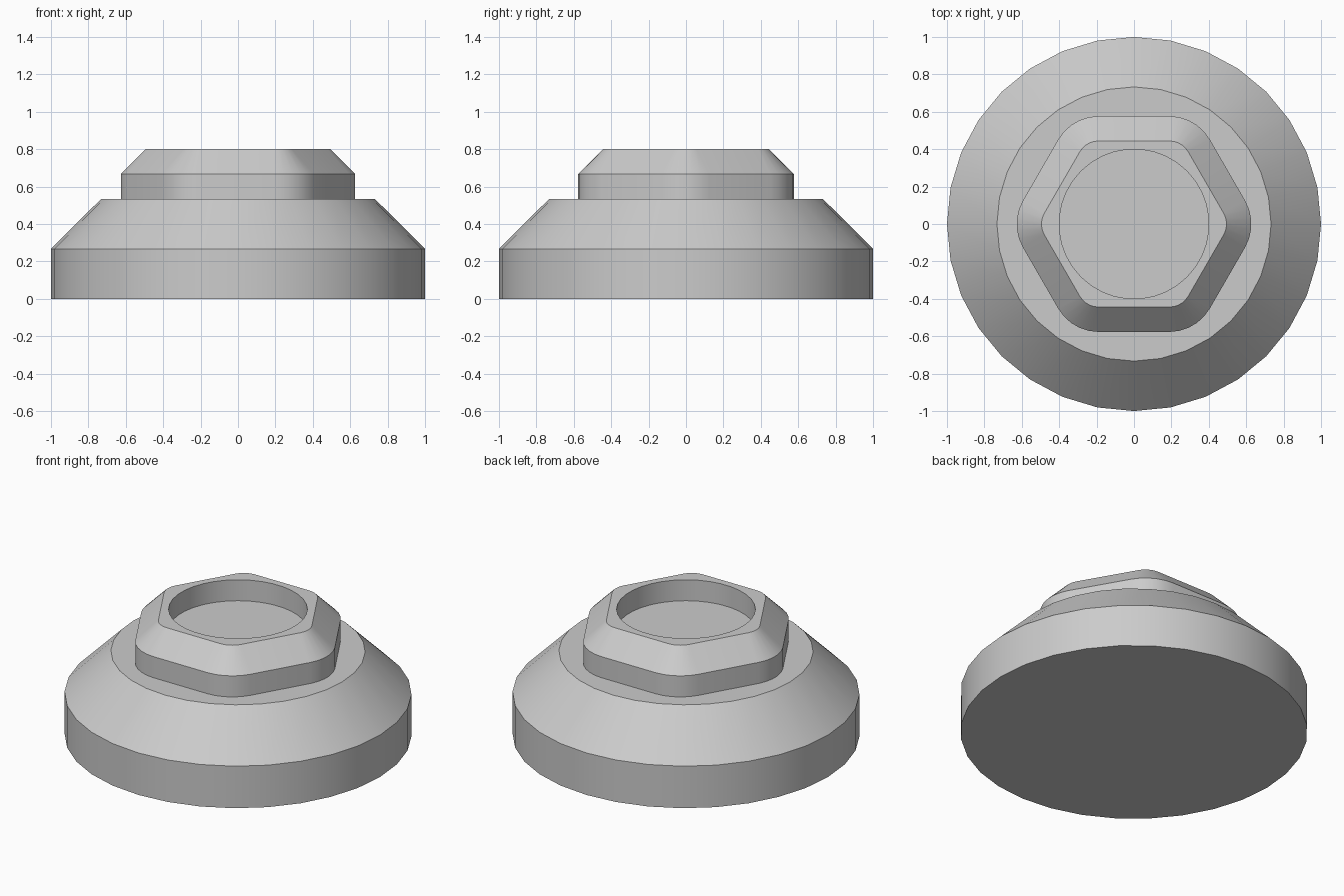
import bpy
import bmesh
from math import cos, sin, pi, radians, sqrt

cube = bpy.data.objects.get("Cube")
if cube:
    bpy.data.objects.remove(cube, do_unlink=True)

grey = bpy.data.materials.new("plain grey")
grey.use_nodes = True
colour = (0.6, 0.6, 0.6, 1)
grey.diffuse_color = colour
grey.node_tree.nodes["Principled BSDF"].inputs["Base Color"].default_value = colour


def circle(radius, z, count, phase=0.0):
    return [(radius * cos(phase + 2 * pi * i / count),
             radius * sin(phase + 2 * pi * i / count), z) for i in range(count)]


def rounded_hexagon(apothem, corner, z, per_corner=6):
    """Hexagon with corners on the x axis, each rounded by an arc."""
    reach = (apothem - corner) * 2 / sqrt(3)
    points = []
    for side in range(6):
        middle = side * pi / 3
        for i in range(per_corner):
            a = middle - pi / 6 + pi / 3 * i / (per_corner - 1)
            points.append((reach * cos(middle) + corner * cos(a),
                           reach * sin(middle) + corner * sin(a), z))
    return points


def loft(name, rings):
    """Skin a stack of matching rings and cap both ends."""
    bm = bmesh.new()
    loops = [[bm.verts.new(p) for p in ring] for ring in rings]
    n = len(loops[0])
    for low, high in zip(loops, loops[1:]):
        for i in range(n):
            j = (i + 1) % n
            bm.faces.new((low[i], low[j], high[j], high[i]))
    bm.faces.new(loops[0][::-1])
    bm.faces.new(loops[-1])
    bmesh.ops.recalc_face_normals(bm, faces=bm.faces)
    mesh = bpy.data.meshes.new(name)
    bm.to_mesh(mesh)
    bm.free()
    mesh.materials.append(grey)
    obj = bpy.data.objects.new(name, mesh)
    bpy.context.collection.objects.link(obj)
    bpy.ops.object.select_all(action="DESELECT")
    obj.select_set(True)
    bpy.context.view_layer.objects.active = obj
    bpy.ops.object.shade_smooth_by_angle(angle=radians(30))
    return obj


# Round base with a wide sloping shoulder
loft("round_base", [circle(1, 0, 32), circle(1, 0.267, 32), circle(0.733, 0.533, 32)])

# Chamfered hexagonal boss with a shallow round recess
boss_bottom, shoulder, top = 0.5, 0.667, 0.8
start = radians(-25)
loft("hexagonal_boss", [
    rounded_hexagon(0.577, 0.25, boss_bottom),
    rounded_hexagon(0.577, 0.25, shoulder),
    rounded_hexagon(0.444, 0.117, top),
    circle(0.4, top, 36, start),
    circle(0.4, shoulder, 36, start),
])
